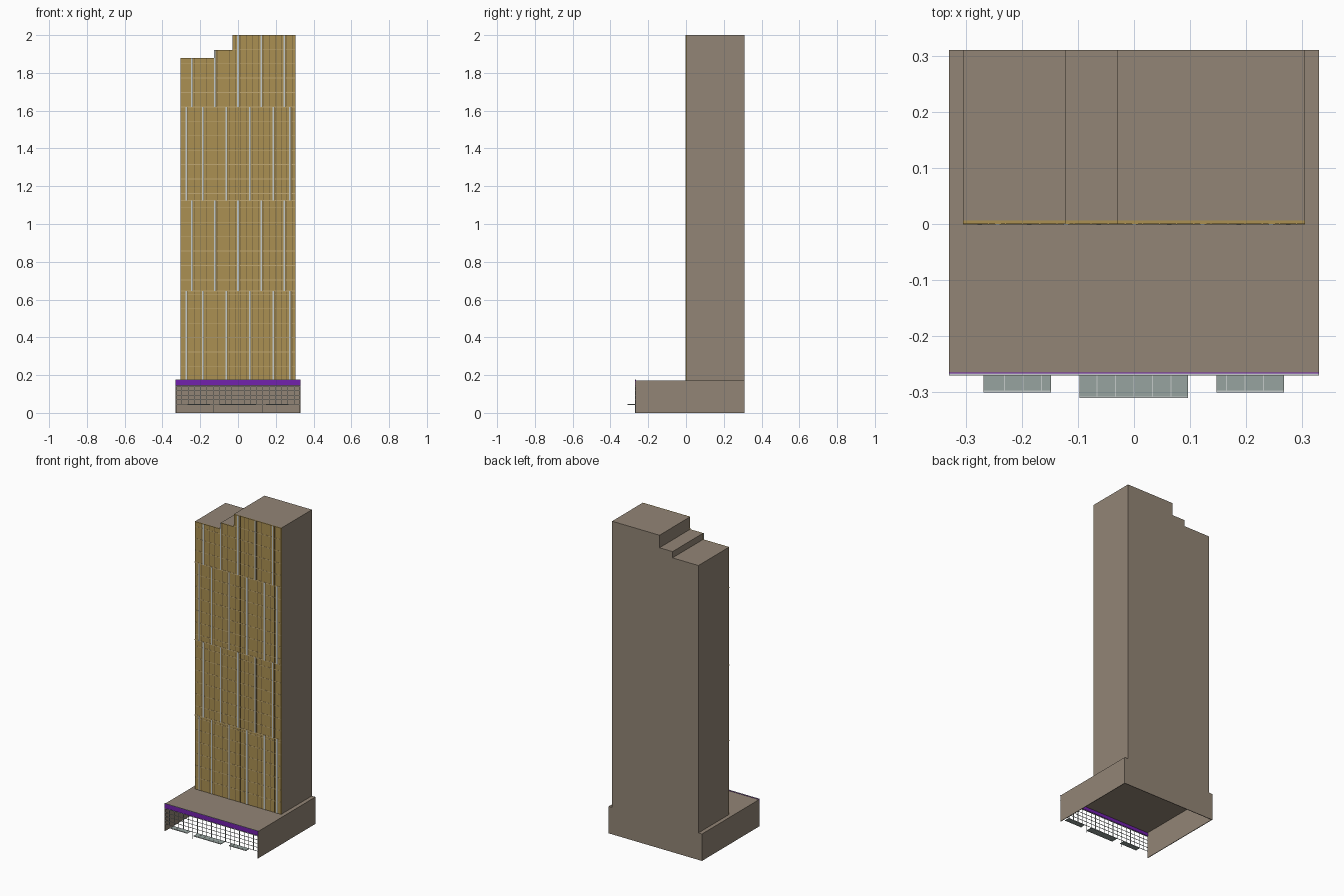
import bpy
import bmesh

if "Cube" in bpy.data.objects:
    bpy.data.objects.remove(bpy.data.objects["Cube"])


def material(name, rgb):
    mat = bpy.data.materials.new(name)
    mat.use_nodes = True
    mat.diffuse_color = (*rgb, 1)
    mat.node_tree.nodes["Principled BSDF"].inputs["Base Color"].default_value = (*rgb, 1)
    return mat


brown = material("taupe stone", (0.29, 0.235, 0.18))
gold = material("bronze gold cladding", (0.41, 0.28, 0.085))
tan = material("pale gold trim", (0.53, 0.39, 0.17))
dark = material("dark bronze seam", (0.16, 0.11, 0.045))
silver = material("light metal", (0.56, 0.60, 0.59))
purple = material("purple sign band", (0.17, 0.015, 0.42))
glass = material("grey green glass", (0.31, 0.37, 0.35))


def boxes(name, mat, spans):
    """One object from boxes, each given as x, y and z ranges."""
    bm = bmesh.new()
    for xs, ys, zs in spans:
        verts = bmesh.ops.create_cube(bm, size=1)["verts"]
        for v in verts:
            for axis, (lo, hi) in enumerate((xs, ys, zs)):
                v.co[axis] = (lo + hi) / 2 + v.co[axis] * (hi - lo)
    mesh = bpy.data.meshes.new(name)
    bm.to_mesh(mesh)
    bm.free()
    mesh.materials.append(mat)
    obj = bpy.data.objects.new(name, mesh)
    bpy.context.collection.objects.link(obj)
    return obj


def stepped_slab(name, mat, y0, y1):
    """Tower outline with a stepped top, extruded from y0 to y1."""
    left, right, base = -0.305, 0.305, 0.17
    outline = [(left, base), (right, base), (right, 2.0), (-0.03, 2.0),
               (-0.03, 1.92), (-0.122, 1.92), (-0.122, 1.88), (left, 1.88)]
    bm = bmesh.new()
    face = bm.faces.new([bm.verts.new((x, y0, z)) for x, z in outline])
    ext = bmesh.ops.extrude_face_region(bm, geom=[face])["geom"]
    moved = [g for g in ext if isinstance(g, bmesh.types.BMVert)]
    bmesh.ops.translate(bm, verts=moved, vec=(0, y1 - y0, 0))
    bmesh.ops.recalc_face_normals(bm, faces=bm.faces)
    mesh = bpy.data.meshes.new(name)
    bm.to_mesh(mesh)
    bm.free()
    mesh.materials.append(mat)
    obj = bpy.data.objects.new(name, mesh)
    bpy.context.collection.objects.link(obj)


def roof_at(x):
    return 1.88 if x < -0.122 else 1.92 if x < -0.03 else 2.0


# Tower body and front cladding
stepped_slab("tower_body", brown, 0.006, 0.31)
stepped_slab("front_cladding", gold, 0.0, 0.006)

# Floor lines across the cladding
floors = []
for i in range(1, 24):
    z = 0.17 + i * 0.0763
    x0 = -0.305 if z < 1.88 else -0.122 if z < 1.92 else -0.03
    floors.append(((x0, 0.305), (-0.0008, 0.001), (z - 0.002, z + 0.002)))
boxes("floor_lines", tan, floors)

# Fine vertical seams
seams = []
for i in range(-9, 10):
    x = i * 0.0305 + 0.015
    seams.append(((x - 0.001, x + 0.001), (-0.0006, 0.001), (0.17, roof_at(x))))
boxes("vertical_seams", dark, seams)

# Light fins, staggered from tier to tier
tiers = [0.17, 0.645, 1.125, 1.62, 2.0]
wide_set = (-0.275, -0.187, -0.063, 0.063, 0.187, 0.275)
even_set = (-0.244, -0.122, 0, 0.122, 0.244)
fins, fin_sides = [], []
for t in range(4):
    for x in (even_set if t % 2 else wide_set):
        top = min(tiers[t + 1], roof_at(x))
        fins.append(((x - 0.004, x + 0.004), (-0.002, 0.001), (tiers[t], top)))
        fin_sides.append(((x + 0.004, x + 0.007), (-0.0012, 0.001), (tiers[t], top)))
boxes("facade_fins", silver, fins)
boxes("fin_shadow_gaps", dark, fin_sides)
boxes("tier_bands", tan, [((-0.305, 0.305), (-0.001, 0.001), (z - 0.003, z + 0.003))
                          for z in tiers[1:4]])

# Podium shell, open below and at the front
boxes("podium_roof", brown, [((-0.33, 0.33), (-0.265, 0.31), (0.166, 0.172))])
boxes("podium_side_walls", brown, [((s * 0.328 - 0.002, s * 0.328 + 0.002),
                                    (-0.268, 0.31), (0, 0.17)) for s in (-1, 1)])
boxes("podium_back_wall", brown, [((-0.33, 0.33), (0.306, 0.31), (0, 0.17))])

# Sign band over the entrance
boxes("sign_band", purple, [((-0.33, 0.33), (-0.269, -0.265), (0.145, 0.174))])
boxes("sign_band_edges", silver, [((-0.33, 0.33), (-0.27, -0.266), (z, z + 0.002))
                                  for z in (0.141, 0.174)])

# Glazing bars across the open front
bars = []
for i in range(-9, 10):
    x = i * 0.033
    bottom = 0 if abs(i) == 4 else 0.045
    bars.append(((x - 0.0012, x + 0.0012), (-0.269, -0.266), (bottom, 0.145)))
for z in (0.045, 0.069, 0.093, 0.117):
    bars.append(((-0.328, 0.328), (-0.269, -0.266), (z - 0.001, z + 0.001)))
boxes("glazing_bars", silver, bars)

# Entrance canopies with ribs and a front lip
for name, x0, x1, y0 in (("right_canopy", -0.268, -0.148, -0.3),
                         ("centre_canopy", -0.097, 0.096, -0.31),
                         ("left_canopy", 0.147, 0.267, -0.3)):
    boxes(name, glass, [((x0, x1), (y0, -0.268), (0.043, 0.046))])
    ribs = [((x0, x1), (y0, y0 + 0.003), (0.042, 0.047))]
    for i in range(-8, 9):
        x = i * 0.033
        if x0 + 0.01 < x < x1 - 0.01:
            ribs.append(((x - 0.001, x + 0.001), (y0, -0.268), (0.042, 0.047)))
    boxes(name + "_ribs", silver, ribs)
